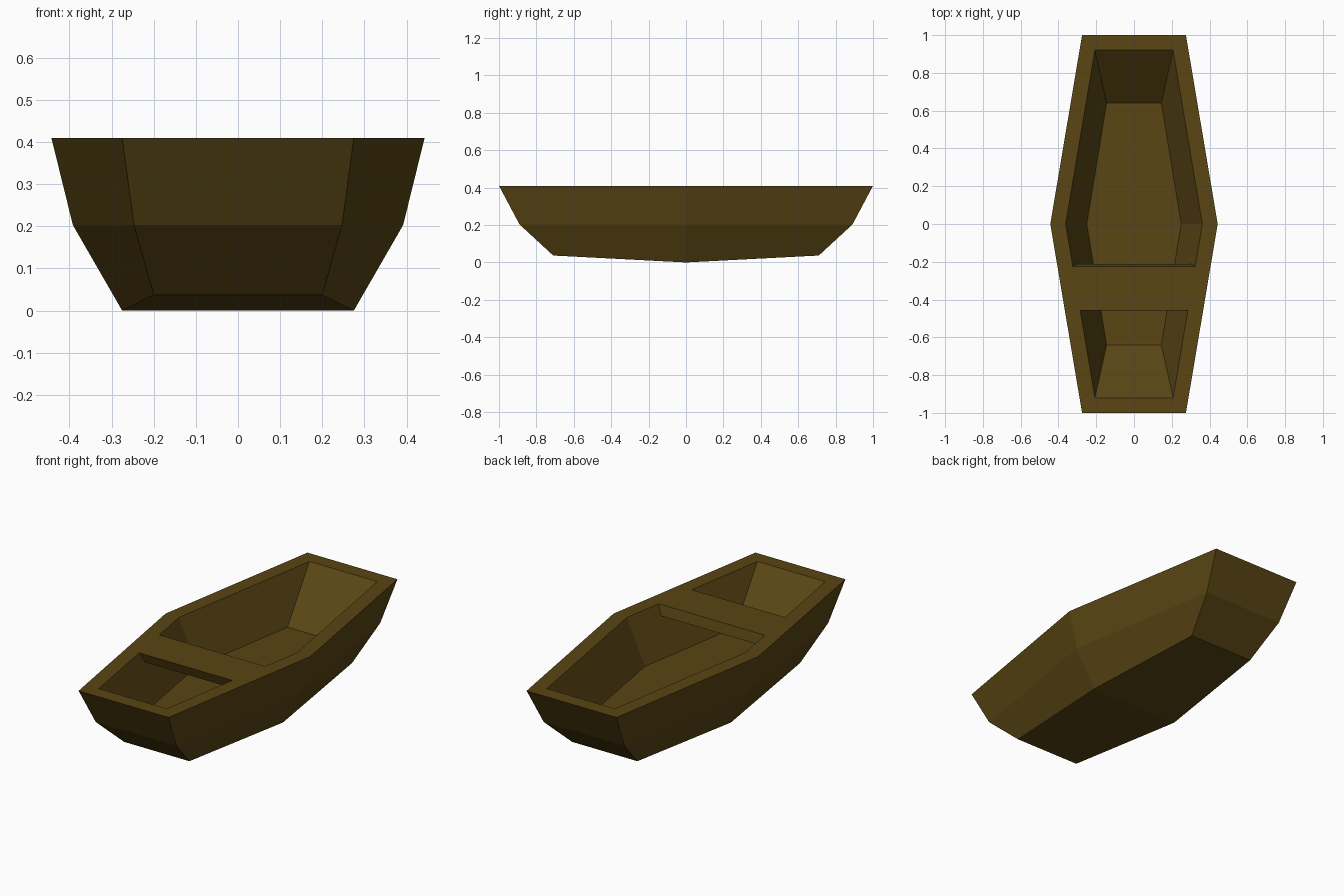
import bpy, bmesh

if "Cube" in bpy.data.objects:
    bpy.data.objects.remove(bpy.data.objects["Cube"])

wood = bpy.data.materials.new("dark_wood")
wood.diffuse_color = (0.10, 0.06, 0.007, 1)
wood.use_nodes = True
wood.node_tree.nodes["Principled BSDF"].inputs["Base Color"].default_value = wood.diffuse_color


def finish(bm, name):
    bmesh.ops.recalc_face_normals(bm, faces=bm.faces)
    mesh = bpy.data.meshes.new(name)
    bm.to_mesh(mesh)
    bm.free()
    mesh.materials.append(wood)
    obj = bpy.data.objects.new(name, mesh)
    bpy.context.collection.objects.link(obj)
    return obj


# Six-sided boat outline: half width and height at the ends and amidships
def ring(bm, end_w, length, end_z, mid_w, mid_z):
    pts = [(end_w, -length, end_z), (mid_w, 0, mid_z), (end_w, length, end_z),
           (-end_w, length, end_z), (-mid_w, 0, mid_z), (-end_w, -length, end_z)]
    return [bm.verts.new(p) for p in pts]


TOP, FLOOR = 0.41, 0.17
RIM_END, RIM_MID, RIM_LEN = 0.207, 0.362, 0.92
FLOOR_END, FLOOR_MID, FLOOR_LEN = 0.145, 0.25, 0.64

# Hull: outline rings from the keel up, over the rim and down to the floor
bm = bmesh.new()
rings = [
    ring(bm, 0.20, 0.71, 0.037, 0.275, 0.0),
    ring(bm, 0.247, 0.89, 0.203, 0.392, 0.203),
    ring(bm, 0.275, 1.0, TOP, 0.443, TOP),
    ring(bm, RIM_END, RIM_LEN, TOP, RIM_MID, TOP),
    ring(bm, FLOOR_END, FLOOR_LEN, FLOOR, FLOOR_MID, FLOOR),
]
for a, b in zip(rings, rings[1:]):
    for i in range(6):
        j = (i + 1) % 6
        bm.faces.new((a[i], a[j], b[j], b[i]))
keel = rings[0]
bm.faces.new((keel[0], keel[1], keel[4], keel[5]))
bm.faces.new((keel[1], keel[2], keel[3], keel[4]))
bm.faces.new(rings[-1])
finish(bm, "hull")


# Half width between the inner walls at a given place
def inner_width(y, z):
    t = (TOP - z) / (TOP - FLOOR)
    top = RIM_MID + (RIM_END - RIM_MID) * abs(y) / RIM_LEN
    low = FLOOR_MID + (FLOOR_END - FLOOR_MID) * abs(y) / FLOOR_LEN
    return top + (low - top) * t


# Seat: plank flush with the rim, fitted between the sloping walls
bm = bmesh.new()
profile = [(-0.457, TOP), (-0.225, TOP), (-0.211, TOP - 0.055), (-0.435, TOP - 0.055)]
left, right = [[bm.verts.new((s * inner_width(y, z), y, z)) for y, z in profile]
               for s in (-1, 1)]
for i in range(4):
    j = (i + 1) % 4
    bm.faces.new((left[i], left[j], right[j], right[i]))
bm.faces.new(left)
bm.faces.new(right)
finish(bm, "seat")
